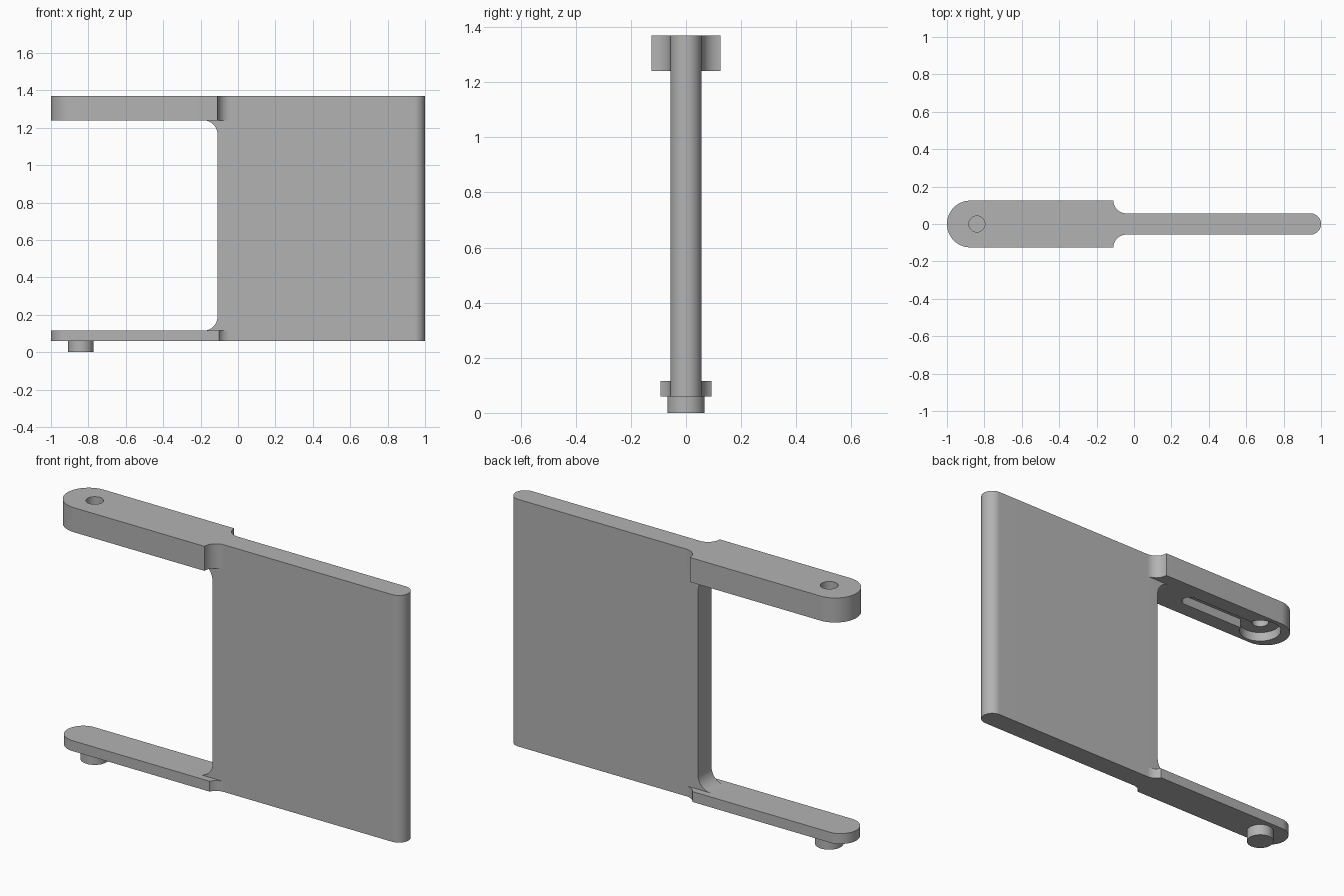
import bpy, bmesh
from math import sin, cos, pi

cube = bpy.data.objects.get("Cube")
if cube:
    bpy.data.objects.remove(cube, do_unlink=True)

grey = bpy.data.materials.new("plain grey")
grey.use_nodes = True
colour = (0.45, 0.45, 0.45, 1)
grey.diffuse_color = colour
grey.node_tree.nodes["Principled BSDF"].inputs["Base Color"].default_value = colour

BASE, TOP = 0.06, 1.37        # blade height range
LOW, HIGH = 0.115, 1.24       # inner faces of the two arms
HALF = 0.057                  # blade half thickness
NECK_X, NECK_R = -0.11, 0.068
PIN_X = -0.84


def arc(cx, cy, r, start, end, steps=16):
    """Points along an arc, angles in half turns."""
    angles = [pi * (start + (end - start) * i / steps) for i in range(steps + 1)]
    return [(cx + r * cos(a), cy + r * sin(a)) for a in angles]


def prism(name, outline, lo, hi, along="z"):
    """Extrude an outline along z, or an x-z outline along y."""
    bm = bmesh.new()
    place = (lambda u, v: (u, v, lo)) if along == "z" else (lambda u, v: (u, lo, v))
    face = bm.faces.new([bm.verts.new(place(u, v)) for u, v in outline])
    new = bmesh.ops.extrude_face_region(bm, geom=[face])["geom"]
    shift = (0, 0, hi - lo) if along == "z" else (0, hi - lo, 0)
    bmesh.ops.translate(bm, vec=shift, verts=[g for g in new if isinstance(g, bmesh.types.BMVert)])
    bmesh.ops.recalc_face_normals(bm, faces=bm.faces)
    mesh = bpy.data.meshes.new(name)
    bm.to_mesh(mesh)
    bm.free()
    mesh.materials.append(grey)
    obj = bpy.data.objects.new(name, mesh)
    bpy.context.collection.objects.link(obj)
    return obj


def disc(name, r, lo, hi):
    return prism(name, arc(PIN_X, 0, r, 0, 2, 48)[:-1], lo, hi)


def combine(target, tool, operation):
    """Apply a boolean and drop the tool."""
    tool.hide_render = True
    mod = target.modifiers.new(tool.name, "BOOLEAN")
    mod.operation, mod.solver, mod.object = operation, "EXACT", tool
    bpy.context.view_layer.objects.active = target
    bpy.ops.object.modifier_apply(modifier=mod.name)
    bpy.data.objects.remove(tool, do_unlink=True)


def arm(name, width, lo, hi):
    """Round-ended arm with concave necks running into the blade."""
    cx, cy = NECK_X + NECK_R, HALF + NECK_R
    neck = [(x, y) for x, y in arc(cx, cy, NECK_R, 1, 1.5) if y < width - 0.001]
    edge = cx - max(NECK_R ** 2 - (cy - width) ** 2, 0) ** 0.5
    side = [(edge, width)] + neck
    tip = arc(width - 1, 0, width, 0.5, 1.5, 32)
    return prism(name, [(x, -y) for x, y in side] + side[::-1] + tip, lo, hi)


# Blade with a rounded outer edge
blade = prism("bracket_body", [(-0.3, HALF), (-0.3, -HALF)]
              + arc(1 - HALF, 0, HALF, -0.5, 0.5, 24), BASE, TOP)

# Gap between the arms, with rounded inner corners
r = 0.075
gap = prism("gap_cutter", [(-1.2, LOW)] + arc(NECK_X - r, LOW + r, r, 1.5, 2, 12)
            + arc(NECK_X - r, HIGH - r, r, 0, 0.5, 12) + [(-1.2, HIGH)], -0.3, 0.3, "y")
combine(blade, gap, "DIFFERENCE")

# Upper arm: pin hole, round pocket and slot on its underside
upper = arm("upper_arm", 0.125, HIGH, TOP)
POCKET = HIGH + 0.05
slot = prism("slot_cutter", arc(-0.37, 0, 0.04, -0.5, 0.5)
             + [(PIN_X, 0.04), (PIN_X, -0.04)], HIGH - 0.1, POCKET)
combine(blade, upper, "UNION")
combine(blade, slot, "DIFFERENCE")
combine(blade, disc("pocket_cutter", 0.105, HIGH - 0.1, POCKET), "DIFFERENCE")
combine(blade, disc("hole_cutter", 0.043, HIGH - 0.1, TOP + 0.1), "DIFFERENCE")

# Lower arm with a pin below
combine(blade, arm("lower_arm", 0.093, BASE, LOW), "UNION")
combine(blade, disc("pin", 0.068, 0, BASE + 0.02), "UNION")

# Smooth curves, crisp edges
bpy.ops.object.select_all(action="DESELECT")
blade.select_set(True)
bpy.context.view_layer.objects.active = blade
bpy.ops.object.shade_smooth_by_angle(angle=pi / 6)
